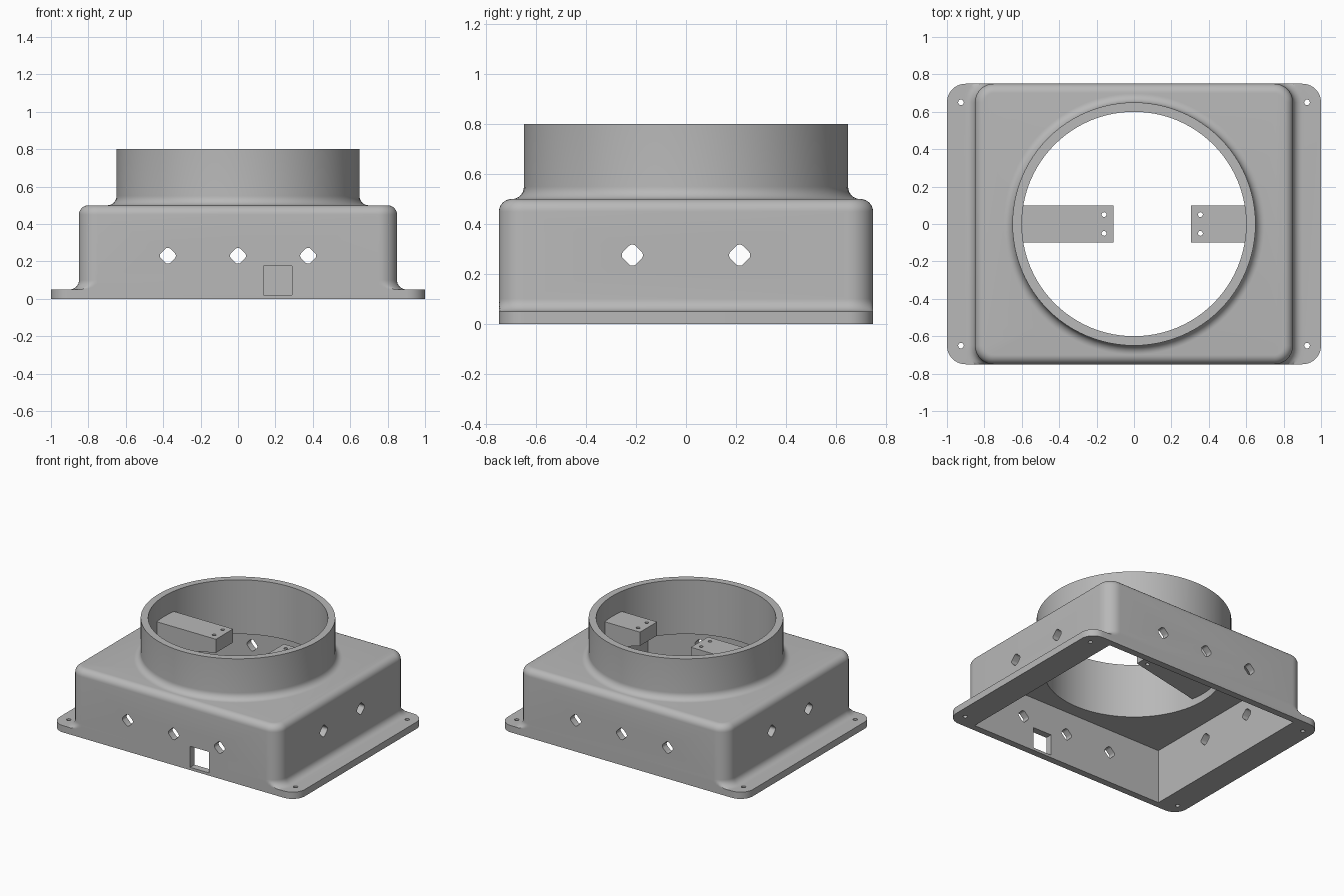
import bpy, bmesh, math
from mathutils import Matrix

if "Cube" in bpy.data.objects:
    bpy.data.objects.remove(bpy.data.objects["Cube"])

grey = bpy.data.materials.new("light grey")
grey.diffuse_color = (0.48, 0.48, 0.48, 1)
grey.use_nodes = True
grey.node_tree.nodes["Principled BSDF"].inputs["Base Color"].default_value = grey.diffuse_color


def rounded_rect(hx, hy, r, n=10):
    """Outline of a rounded rectangle, counter-clockwise."""
    pts = []
    for k, (sx, sy) in enumerate([(1, 1), (-1, 1), (-1, -1), (1, -1)]):
        for i in range(n + 1):
            a = math.pi / 2 * (k + i / n)
            pts.append((sx * (hx - r) + r * math.cos(a), sy * (hy - r) + r * math.sin(a)))
    return pts


def circle(r, n=96):
    return [(r * math.cos(2 * math.pi * i / n), r * math.sin(2 * math.pi * i / n)) for i in range(n)]


def loft(name, rings, matrix=Matrix()):
    """Closed solid through rings of (outline, z)."""
    bm = bmesh.new()
    loops = [[bm.verts.new((x, y, z)) for x, y in outline] for outline, z in rings]
    bm.faces.new(loops[0][::-1])
    bm.faces.new(loops[-1])
    n = len(loops[0])
    for lo, hi in zip(loops, loops[1:]):
        for i in range(n):
            j = (i + 1) % n
            bm.faces.new((lo[i], lo[j], hi[j], hi[i]))
    bmesh.ops.recalc_face_normals(bm, faces=bm.faces)
    bm.transform(matrix)
    mesh = bpy.data.meshes.new(name)
    bm.to_mesh(mesh)
    bm.free()
    mesh.materials.append(grey)
    ob = bpy.data.objects.new(name, mesh)
    bpy.context.collection.objects.link(ob)
    return ob


def boolean(target, tool, op):
    mod = target.modifiers.new("bool", 'BOOLEAN')
    mod.object, mod.operation, mod.solver = tool, op, 'EXACT'
    bpy.context.view_layer.objects.active = target
    bpy.ops.object.modifier_apply(modifier=mod.name)
    bpy.data.objects.remove(tool, do_unlink=True)


def prism(outline, length, matrix):
    return loft("cutter", [(outline, -length / 2), (outline, length / 2)], matrix)


def box(x0, x1, y0, y1, z0, z1):
    return loft("cutter", [([(x0, y0), (x1, y0), (x1, y1), (x0, y1)], z) for z in (z0, z1)])


steps = [math.pi / 2 * i / 8 for i in range(9)]

# Base flange
housing = loft("housing", [(rounded_rect(1, 0.75, 0.1), 0), (rounded_rect(1, 0.75, 0.1), 0.05)])


# Box body: flared foot trimmed flush at front and back, rounded top edge
def body_ring(o):
    return [(x, max(-0.75, min(0.75, y))) for x, y in rounded_rect(0.85 + o, 0.75 + o, 0.1 + o)]


profile = [(0.05, 0.03)]
profile += [(0.05 - 0.05 * math.sin(a), 0.1 - 0.05 * math.cos(a)) for a in steps]
profile += [(-0.05 + 0.05 * math.cos(a), 0.45 + 0.05 * math.sin(a)) for a in steps]
boolean(housing, loft("body", [(body_ring(o), z) for o, z in profile]), 'UNION')

# Round collar with a filleted foot
profile = [(0.69, 0.45)]
profile += [(0.698 - 0.048 * math.sin(a), 0.55 - 0.05 * math.cos(a)) for a in steps] + [(0.65, 0.8)]
boolean(housing, loft("collar", [(circle(r), z) for r, z in profile]), 'UNION')

# Inner cavity and bore
boolean(housing, box(-0.8, 0.8, -0.7, 0.7, -0.1, 0.4), 'DIFFERENCE')
boolean(housing, prism(circle(0.6), 1.2, Matrix.Translation((0, 0, 0.8))), 'DIFFERENCE')

# Diamond vents through front/back and left/right walls
diamond = rounded_rect(0.036, 0.036, 0.02, 5)
spin = Matrix.Rotation(math.pi / 4, 4, 'Z')
for x in (-0.375, 0, 0.375):
    m = Matrix.Translation((x, 0, 0.23)) @ Matrix.Rotation(math.pi / 2, 4, 'X') @ spin
    boolean(housing, prism(diamond, 1.8, m), 'DIFFERENCE')
for y in (-0.215, 0.215):
    m = Matrix.Translation((0, y, 0.275)) @ Matrix.Rotation(math.pi / 2, 4, 'Y') @ spin
    boolean(housing, prism(diamond, 2.2, m), 'DIFFERENCE')

# Socket window in the front wall
boolean(housing, box(0.135, 0.29, -0.9, -0.6, 0.02, 0.175), 'DIFFERENCE')

# Screw holes in the flange
for x in (-0.925, 0.925):
    for y in (-0.65, 0.65):
        boolean(housing, prism(circle(0.015, 20), 0.3, Matrix.Translation((x, y, 0))), 'DIFFERENCE')

# Brackets inside the collar: flat top, sloping underside, two screw holes each
for wall, end, hole in ((-0.62, -0.11, -0.16), (0.62, 0.305, 0.355)):
    side = [(wall, 0.45), (end, 0.55), (end, 0.65), (wall, 0.65)]
    bracket = prism(side, 0.2, Matrix.Rotation(math.pi / 2, 4, 'X'))
    bracket.name = "bracket"
    for y in (-0.05, 0.05):
        boolean(bracket, prism(circle(0.013, 20), 0.6, Matrix.Translation((hole, y, 0.6))), 'DIFFERENCE')
    boolean(housing, bracket, 'UNION')

# Smooth the rounded surfaces, keep edges sharp
bpy.ops.object.select_all(action='DESELECT')
housing.select_set(True)
bpy.context.view_layer.objects.active = housing
bpy.ops.object.shade_smooth_by_angle(angle=math.radians(30))
